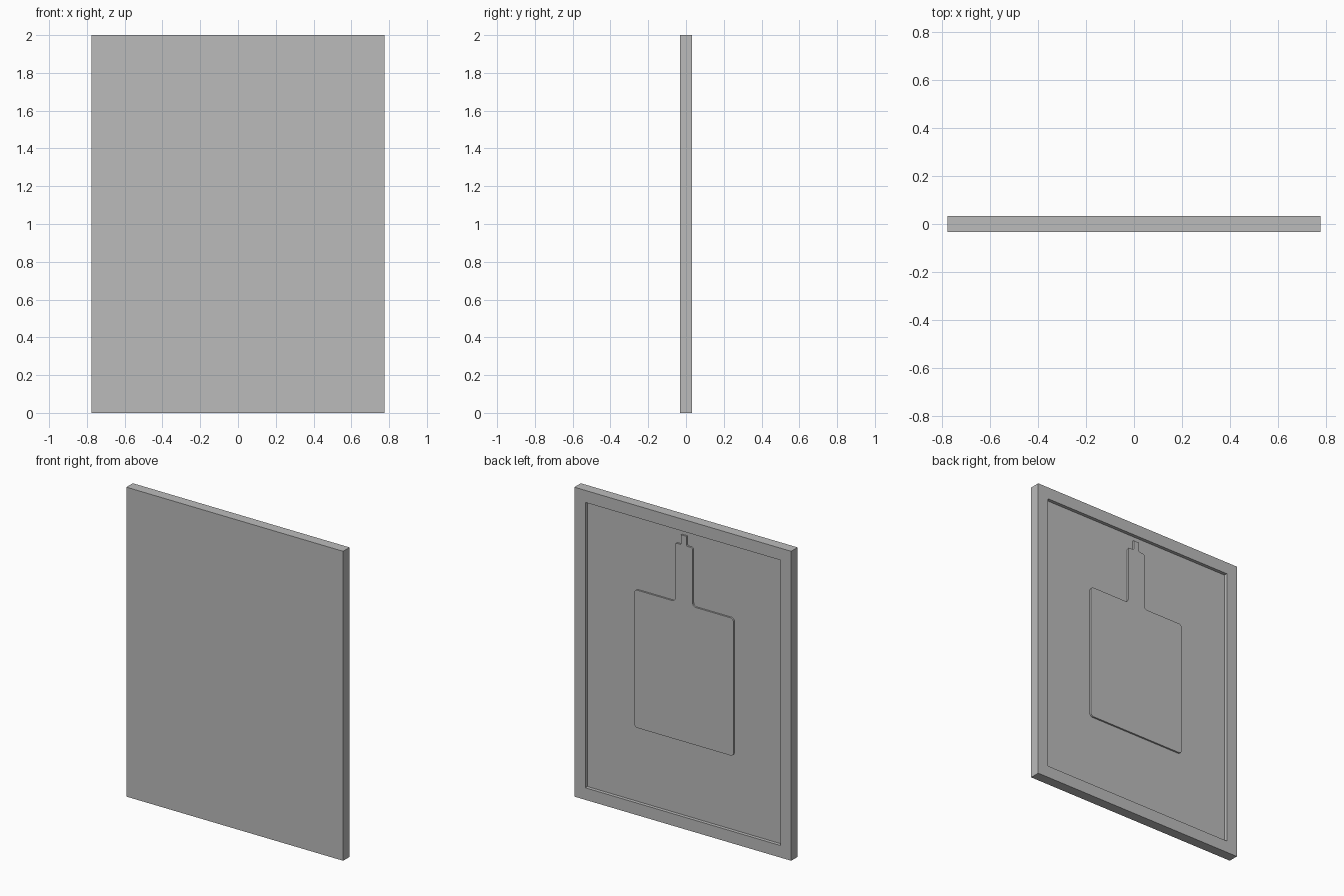
import bpy, bmesh
from math import ceil
from mathutils import Vector

cube = bpy.data.objects.get("Cube")
if cube:
    bpy.data.objects.remove(cube, do_unlink=True)

WIDTH, HEIGHT, THICK = 1.55, 2.0, 0.066
BORDER, RECESS, RELIEF = 0.11, 0.022, 0.011
BACK = THICK / 2

grey = bpy.data.materials.new("plain_grey")
grey.use_nodes = True
colour = (0.5, 0.5, 0.5, 1)
grey.diffuse_color = colour
grey.node_tree.nodes["Principled BSDF"].inputs["Base Color"].default_value = colour


def finish(bm, name):
    bmesh.ops.recalc_face_normals(bm, faces=bm.faces)
    mesh = bpy.data.meshes.new(name)
    bm.to_mesh(mesh)
    bm.free()
    mesh.materials.append(grey)
    obj = bpy.data.objects.new(name, mesh)
    bpy.context.collection.objects.link(obj)
    return obj


def rounded(corners, steps=6):
    """Round each (x, z, radius) corner with a short curve; radius 0 stays sharp."""
    points = []
    for i, (x, z, r) in enumerate(corners):
        here = Vector((x, z))
        if r == 0:
            points.append(here)
            continue
        before = Vector(corners[i - 1][:2])
        after = Vector(corners[(i + 1) % len(corners)][:2])
        u = (before - here).normalized() * r
        v = (after - here).normalized() * r
        centre = here + u + v
        for k in range(steps + 1):
            t = k / steps
            offset = (-v).lerp(-u, t).normalized() * r
            points.append(centre + offset)
    return points


# Panel with a sunken rectangle in its back face
bm = bmesh.new()
bmesh.ops.create_cube(bm, size=1)
for v in bm.verts:
    v.co = (v.co.x * WIDTH, v.co.y * THICK, (v.co.z + 0.5) * HEIGHT)
bm.normal_update()
back = max(bm.faces, key=lambda f: f.normal.y)
bmesh.ops.inset_region(bm, faces=[back], thickness=BORDER)
floor = bmesh.ops.extrude_discrete_faces(bm, faces=[back])["faces"][0]
bmesh.ops.translate(bm, verts=floor.verts, vec=(0, -RECESS, 0))
finish(bm, "panel")

# Raised stepped plate: strip, neck and body in one mirrored outline
half = [
    (0.02, HEIGHT - BORDER, 0),
    (0.02, 1.827, 0.007),
    (0.063, 1.827, 0.014),
    (0.063, 1.448, 0.022),
    (0.355, 1.448, 0.022),
    (0.355, 0.558, 0.022),
]
outline = rounded(half + [(-x, z, r) for x, z, r in reversed(half)])
bm = bmesh.new()
base = BACK - RECESS
face = bm.faces.new([bm.verts.new((p.x, base, p.y)) for p in outline])
top = bmesh.ops.extrude_face_region(bm, geom=[face])["geom"]
bmesh.ops.translate(bm, verts=[g for g in top if isinstance(g, bmesh.types.BMVert)],
                    vec=(0, RELIEF, 0))
plate = finish(bm, "raised_plate")

# Smooth rounded corners, sharp rims
bpy.ops.object.select_all(action='DESELECT')
plate.select_set(True)
bpy.context.view_layer.objects.active = plate
bpy.ops.object.shade_smooth_by_angle()
